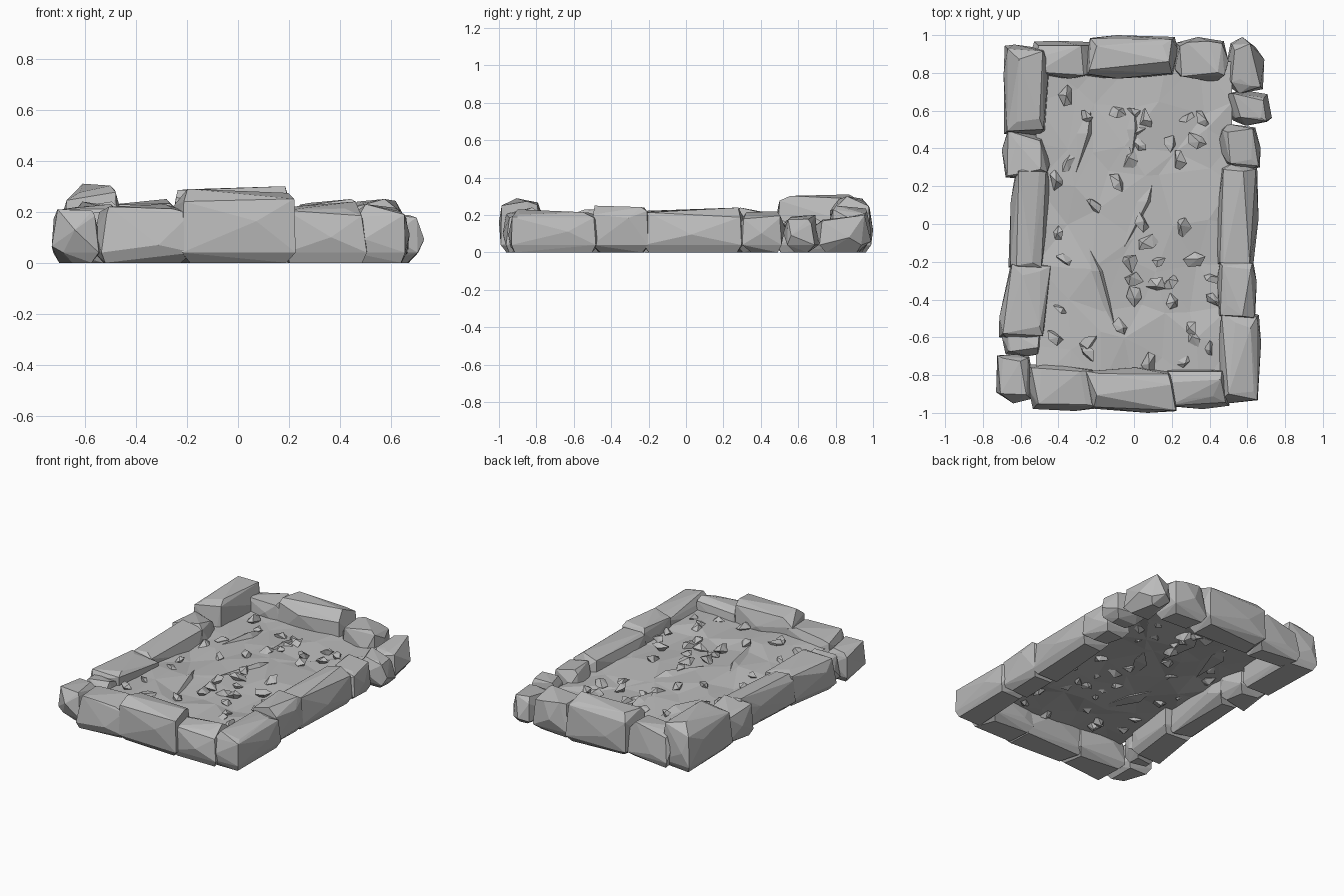
import bpy
import bmesh
import math
import random
from mathutils import Vector, Matrix

random.seed(5)
rand = random.uniform

cube = bpy.data.objects.get("Cube")
if cube:
    bpy.data.objects.remove(cube, do_unlink=True)

# Single grey stone colour
stone = bpy.data.materials.new("grey stone")
stone.use_nodes = True
colour = (0.5, 0.5, 0.5, 1)
stone.diffuse_color = colour
stone.node_tree.nodes["Principled BSDF"].inputs["Base Color"].default_value = colour


def finish(name, bm):
    """Turn a bmesh into a flat shaded stone object."""
    mesh = bpy.data.meshes.new(name)
    bm.to_mesh(mesh)
    bm.free()
    mesh.materials.append(stone)
    obj = bpy.data.objects.new(name, mesh)
    bpy.context.collection.objects.link(obj)
    return obj


def hull(name, points):
    """Wrap points in a faceted convex stone."""
    bm = bmesh.new()
    verts = [bm.verts.new(p) for p in points]
    result = bmesh.ops.convex_hull(bm, input=verts)
    spare = {g for g in result["geom_interior"] + result["geom_unused"]
             if isinstance(g, bmesh.types.BMVert)}
    bmesh.ops.delete(bm, geom=list(spare), context='VERTS')
    bmesh.ops.dissolve_limit(bm, angle_limit=math.radians(3),
                             verts=bm.verts[:], edges=bm.edges[:])
    bmesh.ops.recalc_face_normals(bm, faces=bm.faces[:])
    return finish(name, bm)


def boulder(name, x0, x1, y0, y1, height, lean):
    """Rough stone: chamfered foot, upright sides and a tilted, smaller crown."""
    cx, cy = (x0 + x1) / 2, (y0 + y1) / 2
    a, b = (x1 - x0) / 2, (y1 - y0) / 2
    small = max(a, b) < 0.155
    # Corners are cut more across the stone than along it
    cut_a = 0.3 if small else 0.2 if a < b else 0.1
    cut_b = 0.3 if small else 0.2 if b < a else 0.1
    crown = min(a, b) * 0.55
    points = []

    def add(u, v, z):
        points.append(Vector((cx + u + lean * v / b / 2, cy + v, z)))

    tall = random.randrange(4)
    for i, (sx, sy) in enumerate([(-1, -1), (1, -1), (1, 1), (-1, 1)]):
        cut_x, cut_y = rand(0.02, cut_a) * a, rand(0.02, cut_b) * b
        # Small stones at the rim's outer corners are broken off there
        if small and abs(cx + sx * a) > 0.6 and abs(cy + sy * b) > 0.9:
            cut_x, cut_y = 0.45 * a, 0.35 * b
        for inset, z in ((rand(0.015, 0.05), 0), (0, 0.04),
                         (rand(0, 0.025), height * rand(0.76, 0.92))):
            add(sx * (a - inset - cut_x), sy * (b - inset - cut_y), z)
        drop = 1 if i == tall else rand(0.87, 0.98)
        add(sx * (a - crown * rand(0.4, 1.5)), sy * (b - crown * rand(0.3, 1.5)),
            height * drop)
    # Side bulges that reach the full footprint
    for sx, sy in ((-1, 0), (1, 0), (0, -1), (0, 1)):
        add(sx * a + (1 - abs(sx)) * a * rand(-0.6, 0.6),
            sy * b + (1 - abs(sy)) * b * rand(-0.6, 0.6), height * rand(0.2, 0.75))
    return hull(name, points)


# Rim stones in hundredths: x range, y range, height, sideways lean
rim = {
    "back": [(-54, -21, 77, 97, 25, 0), (-26, 23, 77, 100, 30, 2),
             (21, 50, 75, 99, 25, -3)],
    "left": [(48, 69, 69, 99, 20, 0), (49, 73, 52, 71, 20, 0),
             (44, 67, 28, 53, 22, -2), (43, 66, -24, 32, 24, 3),
             (44, 65, -51, -19, 25, 0), (44, 67, -95, -46, 23, 2)],
    "front": [(17, 50, -98, -76, 24, -3), (-25, 23, -100, -76, 29, -4),
              (-56, -19, -99, -74, 23, -4)],
    "right": [(-73, -53, -95, -69, 21, 0), (-70, -48, -70, -55, 20, 0),
              (-70, -45, -61, -20, 23, 6), (-66, -45, -25, 32, 24, 5),
              (-70, -44, 24, 50, 24, 0), (-69, -45, 47, 95, 31, 0)],
}
for side, stones in rim.items():
    for i, values in enumerate(stones, 1):
        boulder(f"{side}_rim_stone_{i}", *(v / 100 for v in values))


# Uneven ground sheet, held well above the foot of the rim
def ground_height(x, y):
    return 0.15 - 0.01 * y + 0.012 * math.sin(5 * x + 1) * math.cos(4 * y)


bm = bmesh.new()
bmesh.ops.create_grid(bm, x_segments=6, y_segments=8, size=1)
for v in bm.verts:
    edge = max(abs(v.co.x), abs(v.co.y)) > 0.99
    x, y = v.co.x * 0.52, v.co.y * 0.86
    if not edge:
        x, y = x + rand(-0.06, 0.06), y + rand(-0.08, 0.08)
    v.co = (x, y, ground_height(x, y) + rand(-0.016, 0.016))
bmesh.ops.triangulate(bm, faces=bm.faces[:], quad_method='SHORT_EDGE')
bmesh.ops.recalc_face_normals(bm, faces=bm.faces[:])
if sum(f.normal.z for f in bm.faces) < 0:
    bmesh.ops.reverse_faces(bm, faces=bm.faces[:])
finish("ground", bm)

# Low broken ridges in the ground: start and end in hundredths
for i, line in enumerate([(-23, 60, -33, 20), (0, 62, -3, 22),
                          (10, 22, -5, -12), (-24, -12, -10, -55)], 1):
    x0, y0, x1, y1 = (n / 100 for n in line)
    z = ground_height((x0 + x1) / 2, (y0 + y1) / 2)
    mx, my = x0 * 0.7 + x1 * 0.3, y0 * 0.7 + y1 * 0.3
    hull(f"ground_ridge_{i}", [(x0, y0, z), (x1, y1, z), (mx - 0.06, my, z - 0.01),
                               (mx + 0.04, my, z - 0.01), (mx + 0.015, my, z + 0.03)])

# Loose shards half sunk in the ground, positions in hundredths
shards = [(-36, 68), (-25, 57), (-9, 59), (0, 59), (6, 55), (2, 49), (3, 42),
          (-2, 34), (28, 56), (36, 56), (33, 44), (24, 34), (19, 43), (-35, 32),
          (-41, 23), (-9, 22), (-21, 10), (4, 1), (26, -1), (-40, -5), (7, -10),
          (-2, -20), (13, -20), (32, -19), (-37, -19), (0, -29), (0, -38),
          (12, -32), (19, -31), (20, -41), (41, -29), (42, -40), (-39, -45),
          (-8, -54), (30, -56), (32, -61), (40, -66), (-24, -63), (-25, -68),
          (-42, -60), (27, -73), (8, -74)]
for i, (px, py) in enumerate(shards, 1):
    x, y = px / 100, py / 100
    turn = Matrix.Rotation(rand(0, math.tau), 3, 'Z') @ Matrix.Rotation(rand(-0.7, 0.7), 3, 'X')
    size = rand(0.85, 1.35)
    points = []
    for k in range(5):
        angle = math.tau * (k + rand(-0.35, 0.35)) / 5
        points.append(Vector((0.05 * math.cos(angle), 0.033 * math.sin(angle),
                              rand(-0.015, 0.015))))
    points += [Vector((rand(-0.02, 0.02), 0, 0.026)), Vector((0, rand(-0.01, 0.01), -0.032))]
    centre = Vector((x, y, ground_height(x, y) + 0.008))
    hull(f"shard_{i}", [centre + turn @ (p * size) for p in points])
